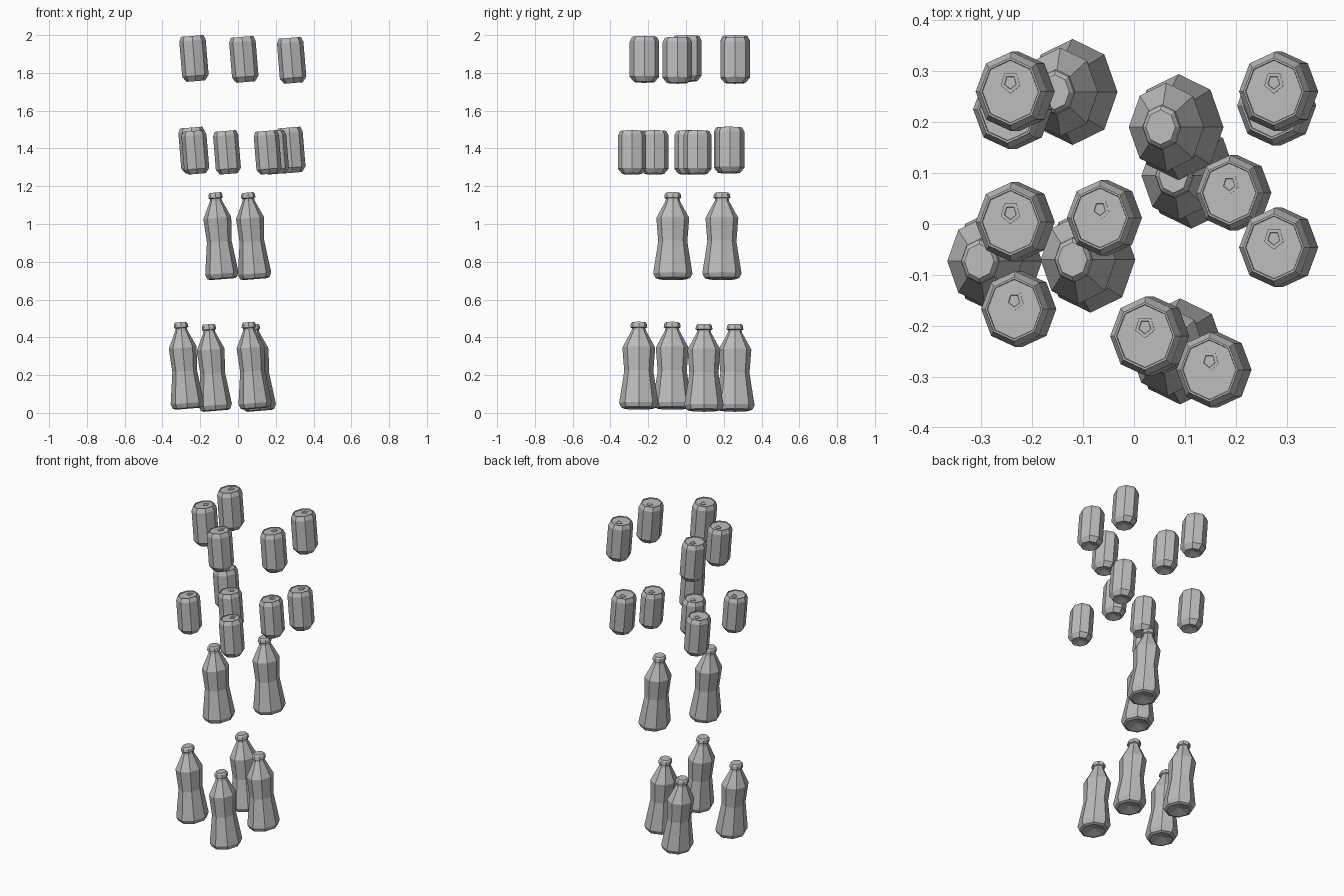
import bpy, bmesh, math
from mathutils import Matrix

cube = bpy.data.objects.get("Cube")
if cube:
    bpy.data.objects.remove(cube)

grey = bpy.data.materials.new("plain grey")
grey.diffuse_color = (0.5, 0.5, 0.5, 1)
grey.use_nodes = True
grey.node_tree.nodes["Principled BSDF"].inputs["Base Color"].default_value = (0.5, 0.5, 0.5, 1)


def lathe(bm, profile, sides, offset=(0, 0, 0), squash=1.0, turn=0.0):
    """Faceted turned solid; zero-radius profile points become poles."""
    rings = []
    for r, z in profile:
        count = sides if r > 0 else 1
        rings.append([bm.verts.new((
            offset[0] + squash * r * math.cos(turn + math.tau * i / sides),
            offset[1] + r * math.sin(turn + math.tau * i / sides),
            offset[2] + z)) for i in range(count)])
    for low, high in zip(rings, rings[1:]):
        for i in range(sides):
            j = (i + 1) % sides
            if len(low) == 1:
                bm.faces.new((low[0], high[j], high[i]))
            elif len(high) == 1:
                bm.faces.new((low[i], low[j], high[0]))
            else:
                bm.faces.new((low[i], low[j], high[j], high[i]))


def make_mesh(name, build):
    bm = bmesh.new()
    build(bm)
    bmesh.ops.recalc_face_normals(bm, faces=bm.faces)
    mesh = bpy.data.meshes.new(name)
    bm.to_mesh(mesh)
    bm.free()
    mesh.materials.append(grey)
    return mesh


# Can: hollow base, chamfered ends, recessed lid and pull tab; origin at its middle
def build_can(bm):
    lathe(bm, [(0, -0.105), (0.055, -0.12), (0.078, -0.092), (0.078, 0.095),
               (0.066, 0.12), (0.062, 0.12), (0.061, 0.115), (0, 0.115)], 8, squash=0.9)
    lathe(bm, [(0, 0), (0.022, 0), (0.022, 0.003), (0.014, 0.003), (0.013, 0.001), (0, 0.001)],
          5, offset=(0, 0.018, 0.115), squash=0.9, turn=-math.pi / 2)


# Bottle: hollow base, flared foot, waist, shoulder, neck and cap; origin at its base
def build_bottle(bm):
    lathe(bm, [(0, 0.018), (0.075, 0), (0.092, 0.006), (0.104, 0.03), (0.077, 0.2),
               (0.087, 0.325), (0.038, 0.415), (0.036, 0.428), (0.045, 0.432),
               (0.042, 0.452), (0.034, 0.46), (0, 0.46)], 8, squash=0.85)


can_mesh = make_mesh("can", build_can)
bottle_mesh = make_mesh("bottle", build_bottle)


def place(name, mesh, x, y, z, scale=1.0, lean=4.7):
    ob = bpy.data.objects.new(name, mesh)
    ob.matrix_world = (Matrix.Translation((x, y, z))
                       @ Matrix.Rotation(math.radians(-lean), 4, 'Y') @ Matrix.Scale(scale, 4))
    bpy.context.scene.collection.objects.link(ob)


# Top tier of cans
for x, y, z in [(-0.233, 0.26, 1.876), (-0.233, 0.004, 1.876), (0.031, -0.22, 1.871),
                (0.284, 0.26, 1.866), (0.284, -0.046, 1.866)]:
    place("upper_can", can_mesh, x, y, z)

# Second tier of cans, some slightly smaller
for x, y, z, s in [(-0.238, 0.225, 1.391, 1), (0.28, 0.232, 1.391, 1), (-0.058, 0.012, 1.379, 0.95),
                   (-0.226, -0.167, 1.379, 0.95), (0.196, 0.061, 1.379, 0.95),
                   (0.157, -0.286, 1.379, 0.95)]:
    place("lower_can", can_mesh, x, y, z, s)

# Bottles, given by the middle of the foot
for x, y, z in [(-0.083, -0.07, 0.708), (0.09, 0.19, 0.708)]:
    place("upper_bottle", bottle_mesh, x, y, z)
for x, y, z in [(-0.266, -0.073, 0.022), (0.093, -0.25, 0.022),
                (0.115, 0.095, 0.011), (-0.118, 0.259, 0.011)]:
    place("lower_bottle", bottle_mesh, x, y, z)
